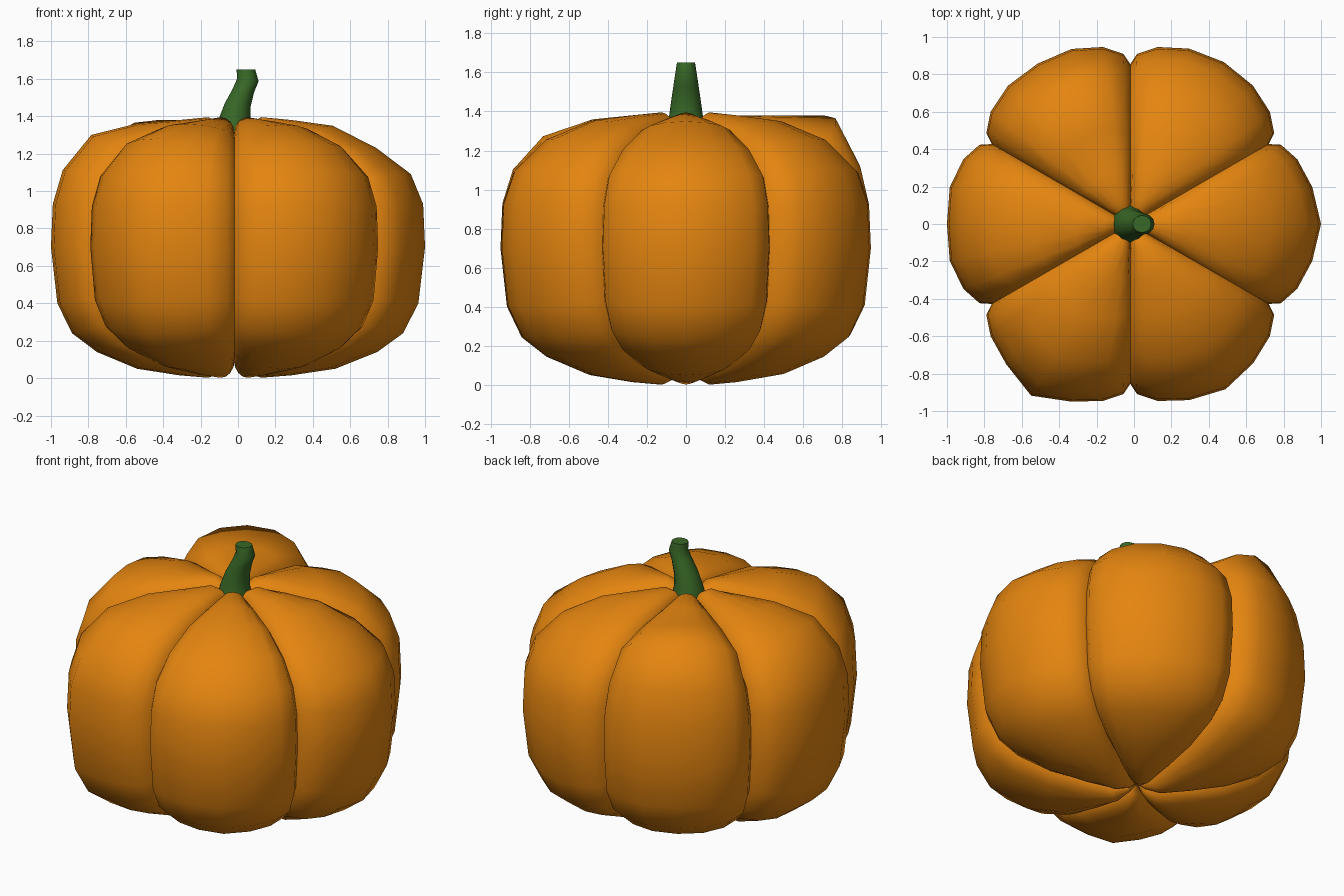
import bpy, bmesh
from math import sin, cos, pi, radians
from mathutils import Vector

cube = bpy.data.objects.get("Cube")
if cube:
    bpy.data.objects.remove(cube, do_unlink=True)


def make_material(name, rgb):
    mat = bpy.data.materials.new(name)
    mat.use_nodes = True
    mat.diffuse_color = (*rgb, 1)
    bsdf = mat.node_tree.nodes["Principled BSDF"]
    bsdf.inputs["Base Color"].default_value = (*rgb, 1)
    bsdf.inputs["Roughness"].default_value = 0.8
    return mat


def loft(name, rings, mat, angle):
    """Skin closed rings of points from bottom to top, and cap both ends."""
    bm = bmesh.new()
    loops = [[bm.verts.new(p) for p in ring] for ring in rings]
    n = len(loops[0])
    for low, high in zip(loops, loops[1:]):
        for i in range(n):
            j = (i + 1) % n
            bm.faces.new((low[i], low[j], high[j], high[i]))
    bm.faces.new(loops[0][::-1])
    bm.faces.new(loops[-1])
    bmesh.ops.recalc_face_normals(bm, faces=bm.faces)
    mesh = bpy.data.meshes.new(name)
    bm.to_mesh(mesh)
    bm.free()
    obj = bpy.data.objects.new(name, mesh)
    bpy.context.collection.objects.link(obj)
    mesh.materials.append(mat)
    bpy.ops.object.select_all(action="DESELECT")
    obj.select_set(True)
    bpy.context.view_layer.objects.active = obj
    bpy.ops.object.shade_smooth_by_angle(angle=radians(angle))
    return obj


orange = make_material("pumpkin orange", (0.78, 0.235, 0.005))
green = make_material("stem green", (0.04, 0.14, 0.02))

# Matching (radius, height) profiles: lobe crest and groove floor
CREST = [(0.01, 0.08), (0.05, 0.04), (0.14, 0.002), (0.3, 0.015), (0.53, 0.05),
         (0.75, 0.14), (0.885, 0.24), (0.965, 0.4), (1.0, 0.7), (0.99, 0.93),
         (0.93, 1.1), (0.76, 1.26), (0.52, 1.355), (0.3, 1.38), (0.14, 1.395),
         (0.05, 1.34), (0.01, 1.3)]
GROOVE = [(0.01, 0.08), (0.06, 0.085), (0.14, 0.09), (0.3, 0.1), (0.5, 0.14),
          (0.67, 0.21), (0.77, 0.3), (0.83, 0.43), (0.855, 0.7), (0.845, 0.91),
          (0.795, 1.06), (0.66, 1.19), (0.47, 1.275), (0.3, 1.305), (0.14, 1.315),
          (0.05, 1.3), (0.01, 1.3)]
# Per lobe, counter-clockwise from +x: peak bulge of the crest and shoulder lift
LOBES = [(0.02, -0.03), (0.0, 0.0), (-0.01, 0.12), (-0.02, 0.04), (0.06, 0.02), (0.02, 0.0)]
SHOULDER = {10: 0.3, 11: 1.0, 12: 0.2}
STEPS = 8
CENTRE_X = -0.02

# Pumpkin body: rounded lobes meeting in tight grooves
rings = []
for k, (crest, groove) in enumerate(zip(CREST, GROOVE)):
    ring = []
    for lobe, (peak, lift) in enumerate(LOBES):
        rise = lift * SHOULDER.get(k, 0)
        for s in range(STEPS):
            bend = (2 * s / STEPS - 1) * pi / 2
            angle = lobe * pi / 3 + sin(bend) * pi / 6
            bulge = cos(bend)
            r = groove[0] + (crest[0] + rise / 2 - groove[0]) * bulge
            r *= 1 + peak * bulge ** 20
            z = groove[1] + (crest[1] + rise - groove[1]) * bulge
            ring.append(Vector((CENTRE_X + r * cos(angle), r * sin(angle), z)))
    rings.append(ring)
loft("pumpkin_body", rings, orange, 80)

# Stem: curved, tapering, with a slanting upper end
STEM = [(-0.02, 0.105, 0.11, 1.28, 0), (-0.02, 0.085, 0.086, 1.38, 0),
        (-0.002, 0.07, 0.075, 1.46, -0.1), (0.03, 0.056, 0.063, 1.54, -0.2),
        (0.053, 0.057, 0.055, 1.595, -0.15), (0.042, 0.05, 0.046, 1.65, 0)]
rings = []
for cx, rx, ry, z, slope in STEM:
    turns = [2 * pi * i / 12 for i in range(12)]
    rings.append([Vector((cx + rx * cos(a), ry * sin(a), z + slope * rx * cos(a))) for a in turns])
loft("stem", rings, green, 70)
